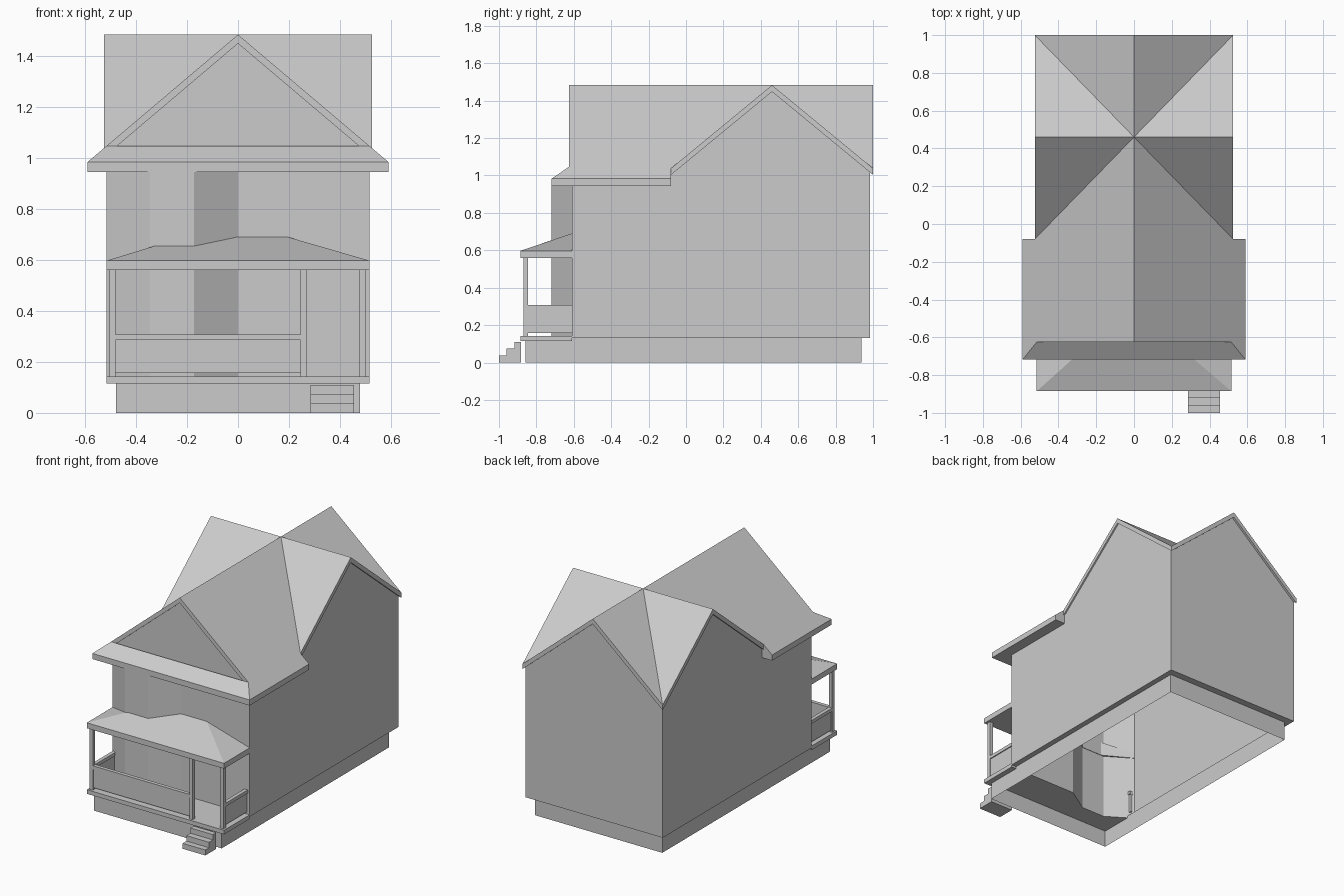
import bpy, bmesh
from mathutils import Vector

if "Cube" in bpy.data.objects:
    bpy.data.objects.remove(bpy.data.objects["Cube"])


def build(name, polys, drop=None, floor=None):
    """Mesh from coordinate polygons; optional thickness: drop down or flatten to a floor height."""
    bm = bmesh.new()
    for p in polys:
        bm.faces.new([bm.verts.new(c) for c in p])
    bmesh.ops.remove_doubles(bm, verts=bm.verts, dist=1e-4)
    if drop is not None or floor is not None:
        bmesh.ops.recalc_face_normals(bm, faces=bm.faces)
        ret = bmesh.ops.extrude_face_region(bm, geom=bm.faces[:], use_keep_orig=True)
        for v in [g for g in ret["geom"] if isinstance(g, bmesh.types.BMVert)]:
            v.co.z = floor if floor is not None else v.co.z - drop
    bmesh.ops.recalc_face_normals(bm, faces=bm.faces)
    me = bpy.data.meshes.new(name)
    bm.to_mesh(me)
    bm.free()
    ob = bpy.data.objects.new(name, me)
    bpy.context.collection.objects.link(ob)
    return ob


def box(name, x0, x1, y0, y1, z0, z1):
    top = [(x0, y0, z1), (x1, y0, z1), (x1, y1, z1), (x0, y1, z1)]
    return build(name, [top], floor=z0)


def prism(name, a, b):
    """Solid between two matching section outlines."""
    n = len(a)
    sides = [[a[i], a[(i + 1) % n], b[(i + 1) % n], b[i]] for i in range(n)]
    return build(name, [a, b] + sides)


def flip(poly):
    return [(-x, y, z) for x, y, z in reversed(poly)]


def strip(points, z0, z1):
    return [[(*p, z0), (*q, z0), (*q, z1), (*p, z1)] for p, q in zip(points, points[1:])]


W, F, B, Z0, ZE = 0.515, -0.61, 0.985, 0.13, 0.945
RIDGE, YR, SLOPE = 1.483, 0.46, 0.847
bay = [(-W, F), (-0.345, -0.718), (-0.172, -0.718), (0, F)]

# Foundation, open underneath
fx, fy0, fy1 = 0.478, -0.858, 0.937
build("foundation", strip([(-fx, fy0), (fx, fy0), (fx, fy1), (-fx, fy1), (-fx, fy0)], 0, Z0))

# House walls with bay, three gables and the underside rim
wt, wp = 1.024, 1.463
side = [(W, F, Z0), (W, B, Z0), (W, B, wt), (W, YR, wp), (W, -0.07, wt), (W, F, wt), (W, F, ZE)]
front = [(-W, F, ZE), (0, F, ZE), (W, F, ZE), (W, F, wt), (0, F, wp), (-W, F, wt)]
back = [(W, B, Z0), (-W, B, Z0), (-W, B, wt), (0, B, wp), (W, B, wt)]
rim = [(W, F, Z0), (W, B, Z0), (-W, B, Z0), (-W, F, Z0),
       (-fx, F, Z0), (-fx, fy1, Z0), (fx, fy1, Z0), (fx, F, Z0)]
build("house_walls", [side, flip(side), front, back] + strip(bay + [(W, F)], Z0, ZE))
build("wall_underside", [rim])


# Crossed gable roof with front skirt
def rz(x):
    return RIDGE - SLOPE * abs(x)


rx, yf, ye, ys = 0.525, -0.625, -0.08, -0.718
ex = 0.59
c = (0, YR, RIDGE)
s = (rx, YR, RIDGE)
v = (rx, ye, rz(rx))
k = (rx, 1.0, rz(rx))
h = (W, yf, rz(W))
e = (ex, ys, rz(ex))
half = [[(0, yf, RIDGE), h, e, (ex, ye, rz(ex)), v, c],
        [c, v, s], [c, s, k], [c, k, (0, 1.0, RIDGE)]]
skirt = [(-ex, ys, rz(ex)), e, h, (-W, yf, rz(W))]
build("roof", half + [flip(p) for p in half] + [skirt], drop=0.035)

# Boxed eaves and front soffit
for sx, label in ((1, "right"), (-1, "left")):
    prof = [(W, rz(W) - 0.01), (ex, rz(ex) - 0.01), (ex, ZE), (W, ZE)]
    prism(label + "_eave", [(sx * x, ye, z) for x, z in prof],
          [(sx * x, F, z) for x, z in prof])
box("front_soffit", -ex, ex, ys, F, ZE, 0.965)

# Porch floor, cut around the bay
py = -0.885
deck = [(-W, py), (W, py), (W, F), (0, F), (-0.172, -0.718), (-0.345, -0.718), (-W, F)]
build("porch_floor", [[(x, y, 0.143) for x, y in deck]], floor=0.115)

# Hipped porch roof
A, Bc = (-W, py, 0.597), (W, py, 0.597)
C, L = (W, F + 0.003, 0.597), (-W, F + 0.003, 0.597)
D, E = (0.19, F + 0.003, 0.691), (0, F + 0.003, 0.691)
G, H = (-0.172, -0.715, 0.655), (-0.325, -0.715, 0.655)
build("porch_roof", [[A, Bc, D, E, G, H], [Bc, C, D], [A, H, L]], floor=0.56)

# Porch posts
for i, x in enumerate((-0.492, 0.257, 0.488)):
    box(f"porch_post_{i + 1}", x - 0.0125, x + 0.0125, -0.87, -0.845, 0.143, 0.56)

# Railings: thin panel with a wider cap
rails = {"front": (-0.48, 0.245, -0.857, -0.857),
         "left": (-0.492, -0.492, -0.845, F),
         "right": (0.488, 0.488, -0.845, F)}
for label, (x0, x1, y0, y1) in rails.items():
    for part, t, z0, z1 in (("panel", 0.006, 0.157, 0.285), ("cap", 0.0125, 0.285, 0.308)):
        tx, ty = (t, 0) if x0 == x1 else (0, t)
        box(f"{label}_railing_{part}", x0 - tx, x1 + tx, y0 - ty, y1 + ty, z0, z1)

# Front steps
st = [(-1, 0), (-1, 0.037), (-0.96, 0.037), (-0.96, 0.074), (-0.918, 0.074),
      (-0.918, 0.11), (-0.883, 0.11), (-0.883, 0)]
prism("front_steps", [(0.285, y, z) for y, z in st], [(0.455, y, z) for y, z in st])
